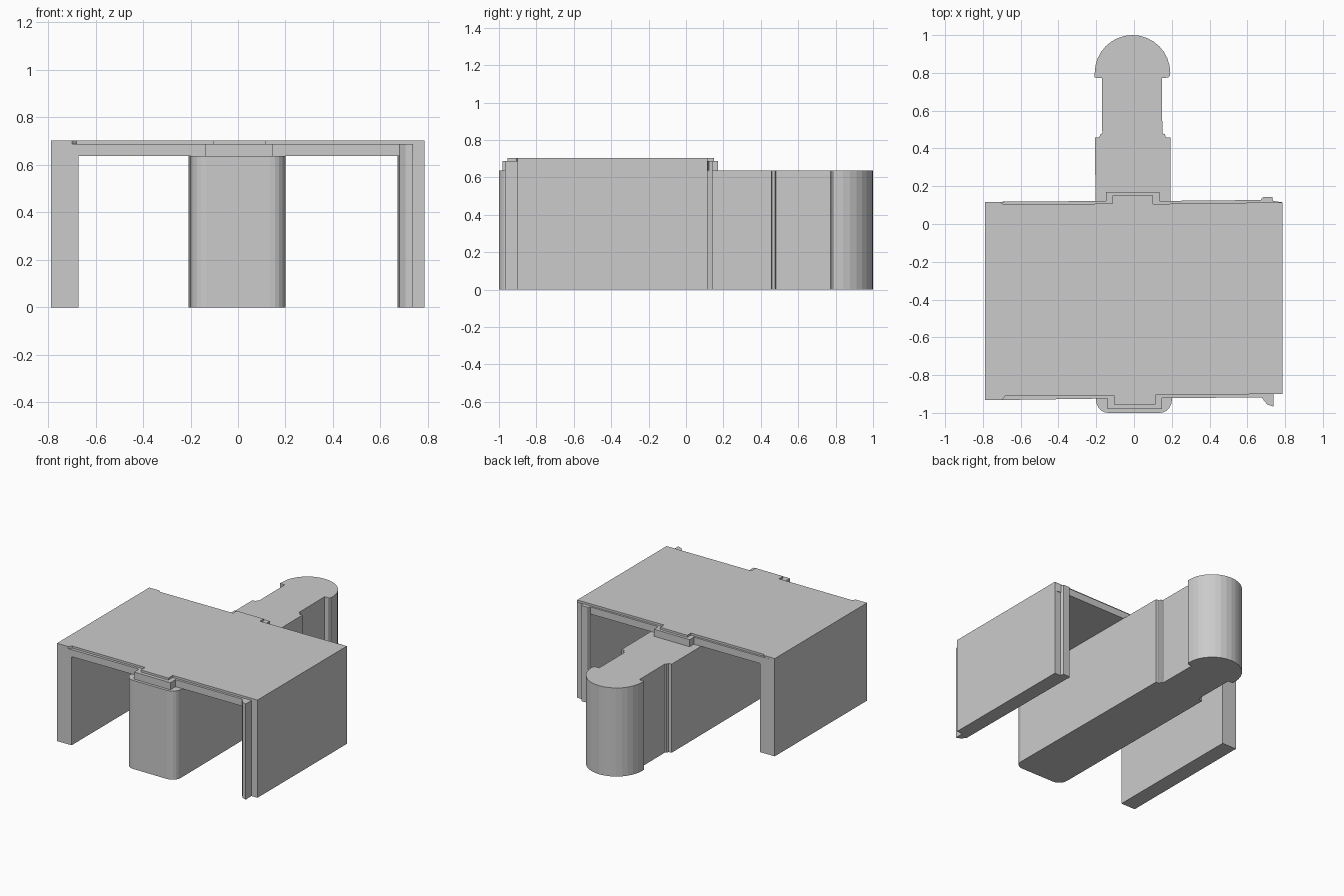
import bpy, bmesh, math


def extrude_outline(name, pts, z0, z1):
    """Solid made from a plan outline (counter-clockwise), between two heights."""
    bm = bmesh.new()
    low = [bm.verts.new((x, y, z0)) for x, y in pts]
    high = [bm.verts.new((x, y, z1)) for x, y in pts]
    bm.faces.new(low[::-1])
    bm.faces.new(high)
    n = len(pts)
    for i in range(n):
        j = (i + 1) % n
        bm.faces.new((low[i], low[j], high[j], high[i]))
    mesh = bpy.data.meshes.new(name)
    bm.to_mesh(mesh)
    bm.free()
    obj = bpy.data.objects.new(name, mesh)
    bpy.context.collection.objects.link(obj)
    return obj


def arc(cx, cy, r, a0, a1, steps):
    angles = [math.radians(a0 + (a1 - a0) * i / steps) for i in range(steps + 1)]
    return [(cx + r * math.cos(a), cy + r * math.sin(a)) for a in angles]


UNDER, LEDGE, TOP = 0.637, 0.688, 0.703

# Central pier: rounded front, stepped waist, semicircular rear head
pier = (
    arc(-0.135, -0.935, 0.065, 180, 270, 5)
    + arc(0.135, -0.935, 0.065, 270, 360, 5)
    + [(0.192, 0.457), (0.167, 0.46), (0.164, 0.475), (0.15, 0.48),
       (0.148, 0.773), (0.182, 0.775), (0.191, 0.785)]
    + arc(-0.008, 0.8, 0.2, 0, 180, 16)
    + [(-0.209, 0.775), (-0.17, 0.773), (-0.168, 0.48),
       (-0.178, 0.475), (-0.183, 0.46), (-0.206, 0.457)]
)
extrude_outline("central_pier", pier, 0, UNDER)

# Roof slab with tabs over the pier, front and back
slab = [(-0.788, -0.933), (-0.14, -0.924), (-0.14, -0.98), (0.148, -0.98),
        (0.148, -0.922), (0.68, -0.918), (0.74, -0.9), (0.785, -0.9),
        (0.785, 0.115), (0.735, 0.122), (0.67, 0.127), (0.135, 0.122),
        (0.135, 0.17), (-0.148, 0.17), (-0.148, 0.122), (-0.788, 0.117)]
extrude_outline("roof_slab", slab, UNDER, LEDGE)

# Thin roof cap set back from the slab edge
cap = [(-0.788, -0.933), (-0.7, -0.931), (-0.68, -0.91), (-0.105, -0.907),
       (-0.105, -0.955), (0.115, -0.955), (0.115, -0.905), (0.785, -0.9),
       (0.785, 0.115), (0.1, 0.106), (0.1, 0.15), (-0.115, 0.15),
       (-0.115, 0.108), (-0.69, 0.103), (-0.71, 0.117), (-0.788, 0.117)]
extrude_outline("roof_cap", cap, LEDGE, TOP)

# Side walls
extrude_outline("left_wall", [(-0.788, -0.933), (-0.672, -0.931),
                              (-0.672, 0.118), (-0.788, 0.117)], 0, UNDER)
extrude_outline("right_wall", [(0.68, -0.9), (0.785, -0.9),
                               (0.785, 0.115), (0.675, 0.115)], 0, UNDER)

# Jambs projecting from both ends of the right wall
extrude_outline("front_jamb", [(0.68, -0.9), (0.68, -0.925), (0.705, -0.955),
                               (0.738, -0.967), (0.738, -0.9)], 0, LEDGE)
extrude_outline("back_jamb", [(0.672, 0.115), (0.738, 0.115), (0.732, 0.142),
                              (0.682, 0.142), (0.672, 0.13)], 0, LEDGE)
